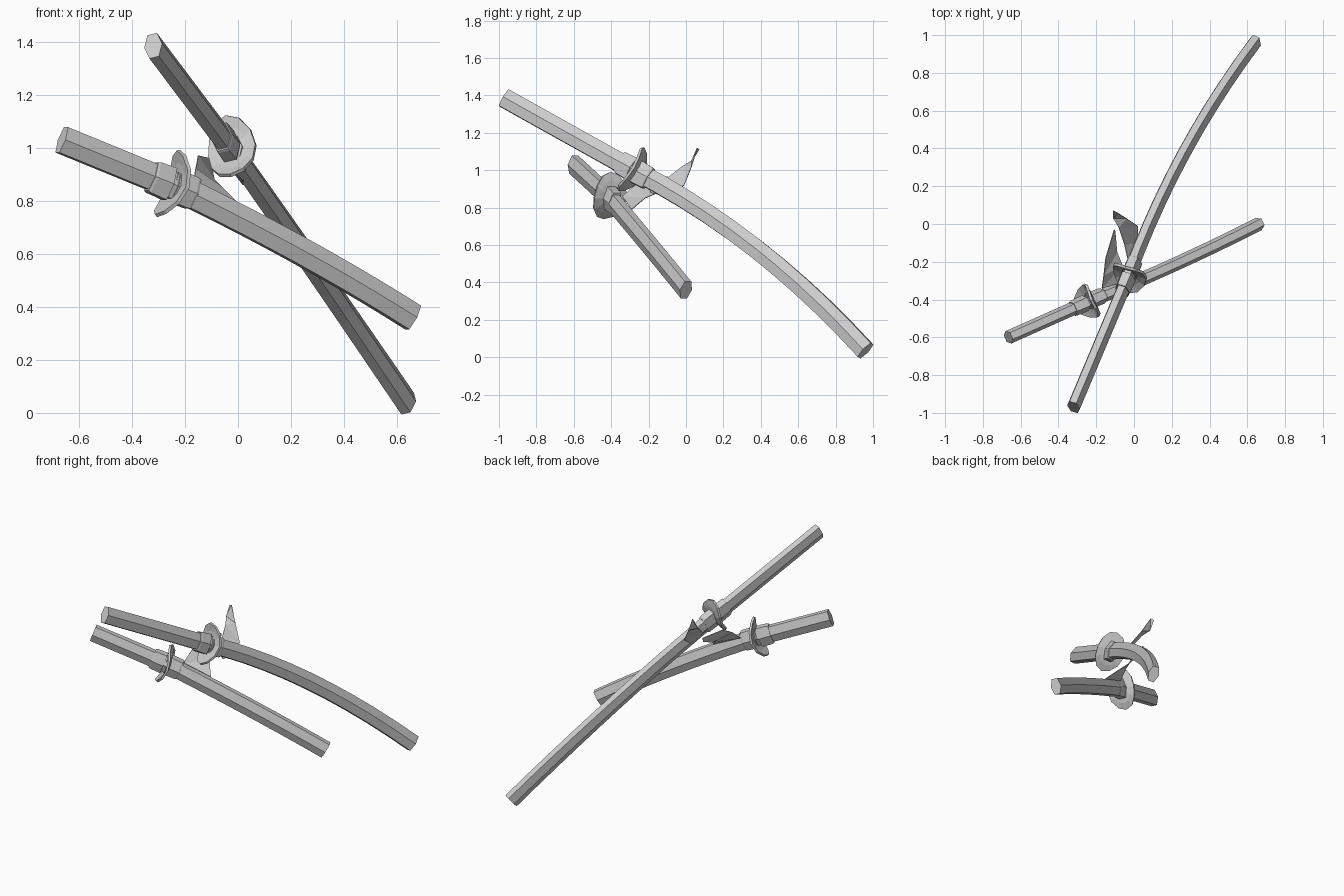
import bpy, bmesh, math
from mathutils import Vector

cube = bpy.data.objects.get("Cube")
if cube:
    bpy.data.objects.remove(cube, do_unlink=True)

grey = bpy.data.materials.new("plain_grey")
grey.use_nodes = True
COLOUR = (0.6, 0.6, 0.6, 1)
grey.diffuse_color = COLOUR
grey.node_tree.nodes["Principled BSDF"].inputs["Base Color"].default_value = COLOUR

HALF_H, HALF_W, FLAT = 0.051, 0.036, 0.019
HEXAGON = [(FLAT, HALF_H), (HALF_W, 0), (FLAT, -HALF_H),
           (-FLAT, -HALF_H), (-HALF_W, 0), (-FLAT, HALF_H)]


def finish(name, bm, thickness=0):
    """Turn a bmesh into a flat-shaded object."""
    bmesh.ops.recalc_face_normals(bm, faces=bm.faces)
    mesh = bpy.data.meshes.new(name)
    bm.to_mesh(mesh)
    bm.free()
    mesh.materials.append(grey)
    obj = bpy.data.objects.new(name, mesh)
    bpy.context.collection.objects.link(obj)
    if thickness:
        mod = obj.modifiers.new("thickness", "SOLIDIFY")
        mod.thickness = thickness
        mod.offset = 0
    return obj


def frame(tangent, hint):
    """Side and up directions across a tangent."""
    t = tangent.normalized()
    up = (hint - t * hint.dot(t)).normalized()
    return t.cross(up), up


def sweep(name, path, hint, scales=None):
    """Capped hexagonal bar along a path."""
    bm = bmesh.new()
    rings = []
    for i, p in enumerate(path):
        tangent = path[min(i + 1, len(path) - 1)] - path[max(i - 1, 0)]
        side, up = frame(tangent, hint)
        k = scales[i] if scales else 1
        rings.append([bm.verts.new(p + (side * a + up * b) * k) for a, b in HEXAGON])
    for r, q in zip(rings, rings[1:]):
        for i in range(6):
            j = (i + 1) % 6
            bm.faces.new((r[i], r[j], q[j], q[i]))
    bm.faces.new(rings[0])
    bm.faces.new(rings[-1])
    return finish(name, bm)


def guard(name, centre, tangent, hint, count=12):
    """Oval dished plate whose tips sweep back to the hilt."""
    side, up = frame(tangent, hint)
    t = tangent.normalized()
    bm = bmesh.new()
    rings = []
    for r in (0.35, 0.7, 1):
        ring = []
        for i in range(count):
            a = math.tau * i / count
            u, s = r * math.cos(a), r * math.sin(a)
            ring.append(bm.verts.new(centre + up * 0.132 * u + side * 0.095 * s
                                     + t * (0.025 - 0.045 * u * u)))
        rings.append(ring)
    bm.faces.new(rings[0])
    for r, q in zip(rings, rings[1:]):
        for i in range(count):
            j = (i + 1) % count
            bm.faces.new((r[i], r[j], q[j], q[i]))
    return finish(name, bm, 0.014)


def sword(name, hilt_end, joint, control, tip, hint):
    """Sheathed curved sword: hilt, scabbard, collars and guard."""
    h, g, c, e, hint = map(Vector, (hilt_end, joint, control, tip, hint))
    d = (g - h).normalized()
    steps = 10
    curve = [g * (1 - k) ** 2 + c * 2 * k * (1 - k) + e * k * k
             for k in (i / steps for i in range(steps + 1))]
    sweep(name + "_hilt", [h, h.lerp(g, 0.5), g], hint)
    sweep(name + "_scabbard", curve, hint)
    sweep(name + "_hilt_collar", [g - d * 0.09, g - d * 0.08, g - d * 0.01], hint, [1.12, 1.2, 1.25])
    sweep(name + "_scabbard_collar", [g + d * 0.01, g + d * 0.09, g + d * 0.1], hint, [1.25, 1.2, 1.1])
    guard(name + "_guard", g, d, hint)


def ribbon(name, pairs):
    """Thin folded strip between two edges."""
    bm = bmesh.new()
    rows = [[bm.verts.new(p) for p in pair] for pair in pairs]
    for (a, b), (c, d) in zip(rows, rows[1:]):
        bm.faces.new((a, b, d))
        bm.faces.new((a, d, c))
    return finish(name, bm, 0.004)


# Two crossed swords
sword("long_sword", (-0.32, -0.97, 1.385), (-0.03, -0.28, 1.0),
      (0.22, 0.40, 0.65), (0.64, 0.96, 0.035), (-0.25, 0, 1))
sword("short_sword", (-0.665, -0.60, 1.03), (-0.25, -0.415, 0.86),
      (0.25, -0.21, 0.62), (0.66, 0.0, 0.36), (0, 0, 1))

# Loose cloth tails tied to the scabbards
ribbon("long_sword_ribbon", [
    [(-0.03, -0.20, 0.94), (0.02, -0.19, 0.88)],
    [(-0.05, -0.11, 0.95), (0.02, -0.10, 0.86)],
    [(-0.08, -0.02, 1.02), (0.02, -0.01, 0.92)],
    [(-0.11, 0.03, 1.05), (-0.04, 0.03, 1.02)],
    [(-0.11, 0.07, 1.11), (-0.09, 0.06, 1.12)]])
ribbon("short_sword_ribbon", [
    [(-0.17, -0.34, 0.86), (0.0, -0.29, 0.79)],
    [(-0.16, -0.27, 0.92), (-0.06, -0.22, 0.85)],
    [(-0.15, -0.18, 0.97), (-0.09, -0.15, 0.88)],
    [(-0.105, -0.03, 0.96), (-0.10, -0.04, 0.93)]])
